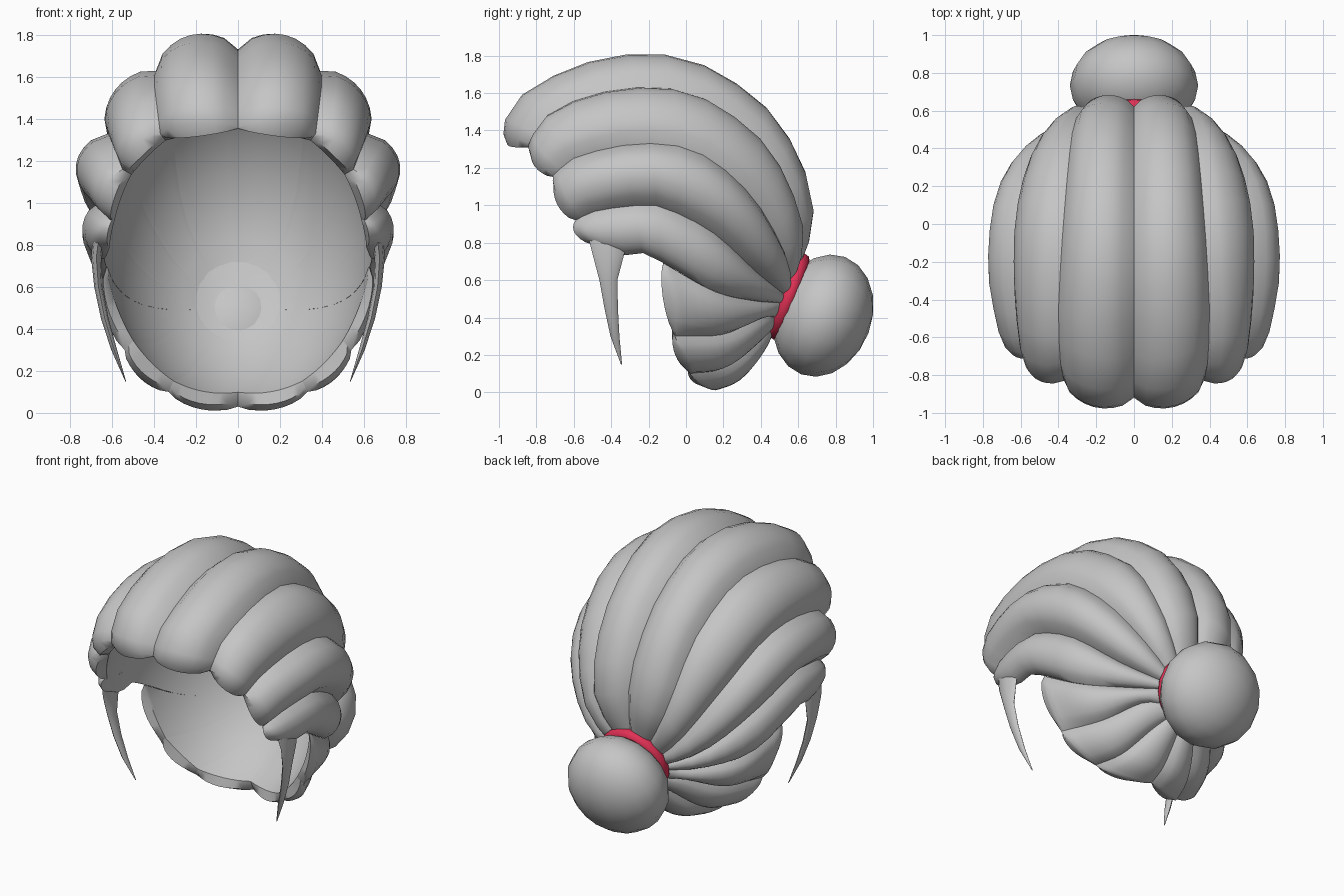
import bpy, bmesh, math
from mathutils import Vector, Matrix

if "Cube" in bpy.data.objects:
    bpy.data.objects.remove(bpy.data.objects["Cube"])


def material(name, rgb):
    m = bpy.data.materials.new(name)
    m.diffuse_color = (*rgb, 1)
    m.use_nodes = True
    m.node_tree.nodes["Principled BSDF"].inputs["Base Color"].default_value = m.diffuse_color
    return m


GREY = material("hair_grey", (0.56, 0.56, 0.56))
RED = material("tie_red", (0.75, 0.03, 0.09))

# The tie is tilted: AXIS points back towards the bun, UP lies in its plane
UP = Vector((0, 0.35, 0.937))
AXIS = Vector((0, 0.937, -0.35))
TIE = Vector((0, 0.53, 0.52))

# Egg-shaped hollow inside the hair
HEAD = Vector((0, -0.24, 0.85))
HEAD_R = Vector((0.645, 0.84, 0.84))


def onto_head(p, limit=0.985):
    """Pull a point inward onto the hollow."""
    d = p - HEAD
    e = Vector((d.x / HEAD_R.x, d.y / HEAD_R.y, d.z / HEAD_R.z)).length
    return HEAD + d * min(limit, 1 / e)


def ring_point(deg, r=0.2):
    a = math.radians(deg)
    return TIE + Vector((1, 0, 0)) * math.sin(a) * r + UP * math.cos(a) * r


def seam(points, deg):
    """Smooth path through the points, ending on the tie; returns a sampler."""
    p = [Vector(q) for q in points] + [ring_point(deg)]
    p = [p[0] * 2 - p[1]] + p + [p[-1] * 2 - p[-2]]
    path = []
    for i in range(1, len(p) - 2):
        a, b, c, d = p[i - 1:i + 3]
        for k in range(10):
            t = k / 10
            path.append(0.5 * (2 * b + (c - a) * t + (2 * a - 5 * b + 4 * c - d) * t * t
                               + (3 * b - a - 3 * c + d) * t ** 3))
    path.append(p[-2])
    dist = [0]
    for a, b in zip(path, path[1:]):
        dist.append(dist[-1] + (b - a).length)

    def sample(u):
        s = min(max(u, 0), 1) * dist[-1]
        for i in range(len(path) - 1):
            if s <= dist[i + 1] or i == len(path) - 2:
                return path[i].lerp(path[i + 1], (s - dist[i]) / (dist[i + 1] - dist[i]))
    return sample


def finish(name, bm, mat, mirror=False):
    bmesh.ops.recalc_face_normals(bm, faces=bm.faces)
    me = bpy.data.meshes.new(name)
    bm.to_mesh(me)
    bm.free()
    me.materials.append(mat)
    ob = bpy.data.objects.new(name, me)
    bpy.context.collection.objects.link(ob)
    if mirror:
        mod = ob.modifiers.new("mirror", 'MIRROR')
        mod.use_mirror_merge = False
    return ob


def loft(rings, closed=True):
    """Quads between successive rows of points."""
    bm = bmesh.new()
    rows = [[bm.verts.new(p) for p in r] for r in rings]
    n = len(rows[0])
    for a, b in zip(rows, rows[1:]):
        for i in range(n if closed else n - 1):
            j = (i + 1) % n
            bm.faces.new((a[i], a[j], b[j], b[i]))
    return bm, rows


STEPS = [0, 0.03, 0.08, 0.15, 0.23, 0.31, 0.39, 0.47, 0.55, 0.63, 0.71, 0.79, 0.87, 0.94, 1]
ACROSS = 8


def lock(name, a, b, bulge, front=0.95, hem=False):
    """Padded lock between two seams: rounded outside, lip at the front, hollow lining."""
    outer, lining, lip = [], [], []
    for u in STEPS:
        pa, pb = a(u), b(u)
        tangent = ((a(u + 0.03) + b(u + 0.03)) - (a(u - 0.03) + b(u - 0.03))).normalized()
        n = (pb - pa).cross(tangent).normalized()
        f = (front + (1 - front) * min(1, u / 0.25)) * (1 - 0.85 * u ** 4)
        if u == 0:
            f *= 0.85
        out, inn = [], []
        for k in range(ACROSS + 1):
            v = k / ACROSS
            h = max(math.sin(math.pi * v), 0) ** 0.6
            base = pa.lerp(pb, v)
            out.append(base + n * bulge * f * h)
            inn.append(onto_head(base + n * bulge * f * h * 0.4))
            if u == 0:
                lip.append(inn[-1].lerp(out[-1], 0.55) - tangent * 0.045 * h)
        outer.append(out)
        lining.append(inn)
    # One continuous sheet: lining, around the lip, then the outside
    bm, rows = loft(lining[::-1] + [lip] + outer, closed=False)
    if hem:
        # Close the free lower edge
        m = len(STEPS)
        left, right = rows[:m][::-1], rows[m + 1:]
        bm.faces.new((left[0][-1], rows[m][-1], right[0][-1]))
        for i in range(m - 1):
            bm.faces.new((left[i][-1], right[i][-1], right[i + 1][-1], left[i + 1][-1]))
    return finish(name, bm, GREY, mirror=True)


# Seams from the crown parting down to the nape, on one side
crown = seam([(0, -.92, 1.36), (0, -.85, 1.51), (0, -.5, 1.69), (0, -.24, 1.73), (0, 0, 1.70),
              (0, .35, 1.49), (0, .59, 1.14), (0, .62, .87)], 0)
upper = seam([(.37, -.83, 1.33), (.39, -.73, 1.49), (.4, -.5, 1.59), (.39, -.24, 1.63),
              (.37, .05, 1.59), (.34, .38, 1.37), (.31, .55, 1.1), (.25, .62, .87)], 40)
temple = seam([(.55, -.71, 1.16), (.59, -.58, 1.26), (.62, -.24, 1.33), (.61, .07, 1.28),
               (.52, .35, 1.05), (.34, .53, .74)], 70)
ear_top = seam([(.61, -.59, .92), (.65, -.48, .97), (.67, -.24, 1.0), (.66, -.1, .98),
                (.61, .15, .85), (.42, .38, .64)], 90)
ear_low = seam([(.62, -.5, .79), (.645, -.36, .73), (.65, -.25, .75), (.64, -.1, .68),
                (.56, .15, .54), (.38, .36, .49)], 103)
behind_ear = seam([(.63, -.12, .69), (.56, .15, .54), (.38, .36, .49)], 103)
nape_side = seam([(.54, -.06, .3), (.42, .2, .31), (.27, .4, .4)], 130)
nape_low = seam([(.33, .02, .1), (.26, .2, .13), (.16, .38, .27)], 155)
nape_mid = seam([(0, .17, .03), (0, .28, .09), (0, .37, .2)], 180)

lock("crown_lock", crown, upper, 0.128)
lock("upper_lock", upper, temple, 0.1)
lock("temple_lock", temple, ear_top, 0.13, front=0.7)
lock("ear_lock", ear_top, ear_low, 0.085, front=0.7, hem=True)
lock("behind_ear_lock", behind_ear, nape_side, 0.065)
lock("nape_side_lock", nape_side, nape_low, 0.06)
lock("nape_lock", nape_low, nape_mid, 0.06)

# Lining behind the tie
bm, rows = loft([[onto_head(ring_point(d, r)) for d in range(0, 360, 18)]
                 for r in (0.215, 0.14, 0.07)])
bm.faces.new(rows[-1])
finish("lining_back", bm, GREY)

# Loose wisp in front of each ear: x, y, z, half thickness, half width
wisp = [(.66, -.42, .86, .03, .11), (.675, -.415, .74, .025, .085), (.665, -.415, .6, .02, .048),
        (.635, -.4, .45, .018, .036), (.59, -.38, .3, .014, .024), (.535, -.345, .15, .002, .003)]
rings = [[Vector((x + rx * math.cos(k * math.pi / 4), y + ry * math.sin(k * math.pi / 4), z))
          for k in range(8)] for x, y, z, rx, ry in wisp]
bm, rows = loft(rings)
bm.faces.new(rows[0])
bm.faces.new(rows[-1])
finish("side_wisp", bm, GREY, mirror=True)

# Hair tie: tilted band with a rounded section
center = TIE + AXIS * 0.022
rings = []
for i in range(21):
    a = i * math.tau / 20
    out = Vector((math.sin(a), 0, 0)) + UP * math.cos(a)
    rings.append([center + out * (0.218 + 0.026 * math.cos(k * math.pi / 4))
                  + AXIS * 0.036 * math.sin(k * math.pi / 4) for k in range(8)])
bm, rows = loft(rings)
bmesh.ops.remove_doubles(bm, verts=bm.verts, dist=1e-4)
finish("hair_tie", bm, RED)

# Bun: ball flattened along the tie axis
bm = bmesh.new()
bmesh.ops.create_uvsphere(bm, u_segments=16, v_segments=10, radius=1)
basis = Matrix((Vector((1, 0, 0)), UP, AXIS)).transposed().to_4x4()
bm.transform(Matrix.Translation((0, 0.733, 0.41)) @ basis @ Matrix.Diagonal((.34, .335, .26, 1)))
finish("bun", bm, GREY)

# Smooth shading with crisp seams
for ob in bpy.context.scene.objects:
    ob.select_set(True)
    bpy.context.view_layer.objects.active = ob
bpy.ops.object.shade_smooth_by_angle(angle=math.radians(45))
